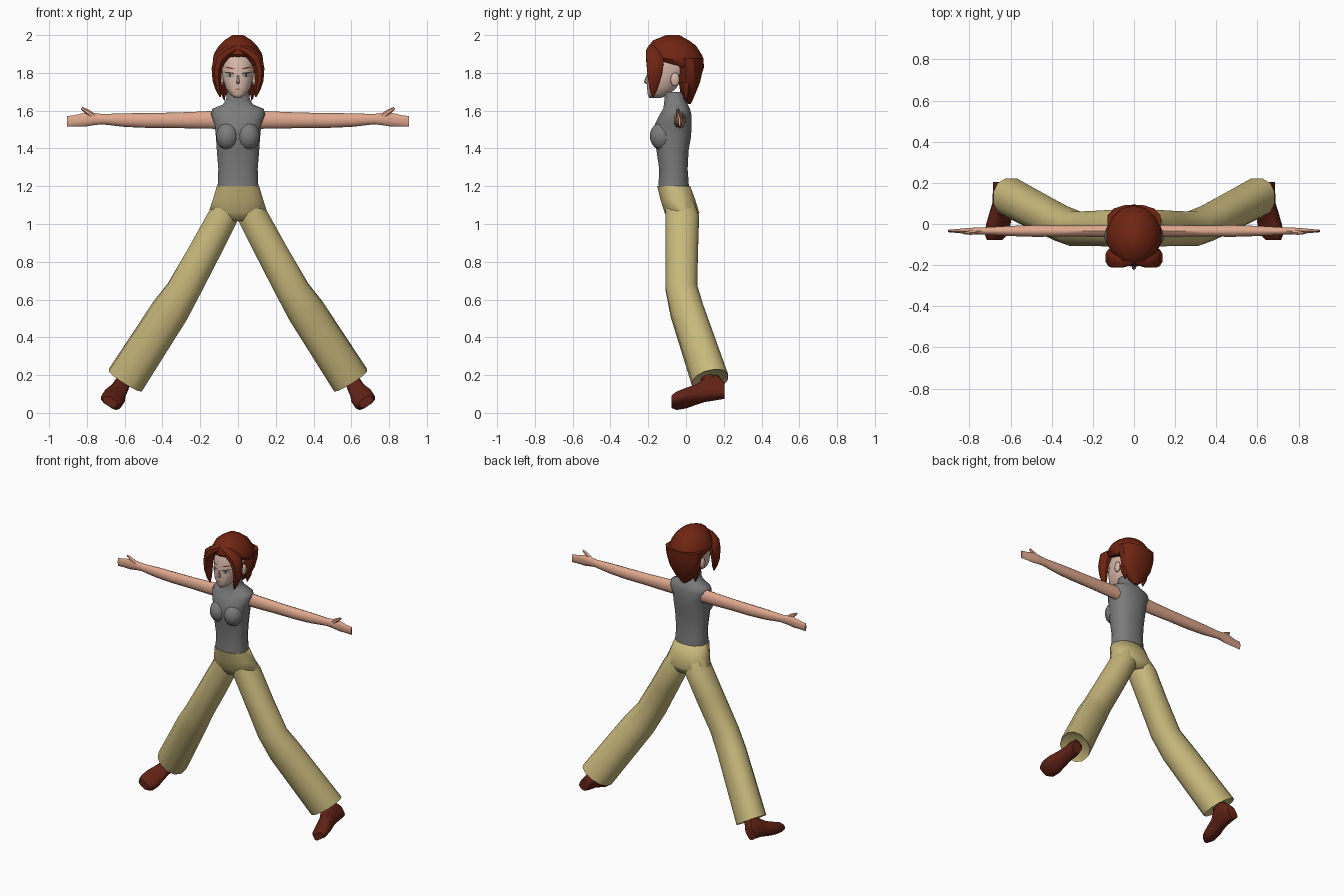
import bpy, bmesh, math
from mathutils import Vector
from mathutils.bvhtree import BVHTree

cube = bpy.data.objects.get("Cube")
if cube:
    bpy.data.objects.remove(cube, do_unlink=True)


def material(name, r, g, b):
    m = bpy.data.materials.new(name)
    m.use_nodes = True
    m.diffuse_color = (r, g, b, 1)
    bsdf = next(n for n in m.node_tree.nodes if n.type == "BSDF_PRINCIPLED")
    bsdf.inputs["Base Color"].default_value = (r, g, b, 1)
    bsdf.inputs["Roughness"].default_value = 0.8
    return m


SKIN = material("warm_skin", 0.74, 0.39, 0.27)
FACE = material("pale_skin", 0.68, 0.48, 0.40)
HAIR = material("auburn_hair", 0.16, 0.018, 0.006)
SHIRT = material("grey_shirt", 0.2, 0.2, 0.2)
TROUSERS = material("khaki_trousers", 0.58, 0.48, 0.2)
SHOE = material("brown_shoe", 0.12, 0.016, 0.008)
EYE = material("grey_eye", 0.3, 0.33, 0.3)
DARK = material("dark_line", 0.06, 0.03, 0.025)
LIP = material("muted_lip", 0.4, 0.2, 0.16)


def finish(name, bm, mat, mirror=False, angle=50):
    bmesh.ops.recalc_face_normals(bm, faces=bm.faces[:])
    mesh = bpy.data.meshes.new(name)
    bm.to_mesh(mesh)
    bm.free()
    mesh.materials.append(mat)
    ob = bpy.data.objects.new(name, mesh)
    bpy.context.collection.objects.link(ob)
    bpy.ops.object.select_all(action="DESELECT")
    ob.select_set(True)
    bpy.context.view_layer.objects.active = ob
    bpy.ops.object.shade_smooth_by_angle(angle=math.radians(angle))
    if mirror:
        mod = ob.modifiers.new("Mirror", "MIRROR")
        mod.use_mirror_merge = False
    return ob


def loft(name, mat, rings, sides=12, power=1.0, mirror=False, angle=50):
    """Skin a tube through rings of (centre, half axis, other half axis)."""
    bm = bmesh.new()
    loops = []
    for c, a, b in rings:
        loop = []
        for i in range(sides):
            t = math.tau * (i + 0.5) / sides
            u, v = (math.copysign(abs(f) ** power, f) for f in (math.cos(t), math.sin(t)))
            loop.append(bm.verts.new(Vector(c) + Vector(a) * u + Vector(b) * v))
        loops.append(loop)
    for p, q in zip(loops, loops[1:]):
        for i in range(sides):
            j = (i + 1) % sides
            bm.faces.new((p[i], p[j], q[j], q[i]))
    bm.faces.new(loops[0])
    bm.faces.new(loops[-1])
    return finish(name, bm, mat, mirror, angle)


def level(z, half, front, back, tilt=0.0, x=0.0):
    """Horizontal ring from its height, half width and depth range."""
    return ((x, (front + back) / 2, z), (half, 0, 0), (0, (back - front) / 2, tilt))


def ball(name, mat, centre, size, mirror=False):
    bm = bmesh.new()
    bmesh.ops.create_uvsphere(bm, u_segments=14, v_segments=9, radius=1)
    for v in bm.verts:
        v.co = Vector(centre) + Vector(s * k for s, k in zip(size, v.co))
    return finish(name, bm, mat, mirror)


# Shirt with high collar
loft("shirt", SHIRT, [
    level(1.185, .110, -.148, .018), level(1.29, .106, -.143, .010),
    level(1.39, .114, -.158, .015), level(1.46, .119, -.170, .028),
    level(1.53, .126, -.165, .032), level(1.58, .146, -.140, .030),
    level(1.61, .138, -.122, .022), level(1.632, .082, -.118, .010),
    level(1.66, .064, -.115, -.005), level(1.70, .060, -.115, -.010)],
    sides=16, power=.85, angle=60)
ball("bust", SHIRT, (.055, -.125, 1.465), (.062, .067, .075), True)

# Trousers
loft("trouser_seat", TROUSERS, [
    level(1.20, .114, -.154, .024), level(1.13, .135, -.137, .050),
    level(1.06, .158, -.115, .072), level(1.015, .085, -.09, .055)],
    sides=16, power=.85, angle=70)
loft("trouser_leg", TROUSERS, [
    ((.055, -.035, 1.13), (.055, 0, .01), (0, .075, 0)),
    ((.081, -.02, 1.037), (.083, 0, .018), (0, .092, 0)),
    ((.18, -.022, .85), (.087, 0, .02), (0, .088, 0)),
    ((.284, -.024, .66), (.09, 0, .024), (0, .086, .01)),
    ((.36, .005, .54), (.09, 0, .045), (0, .088, .022)),
    ((.597, .128, .172), (.09, 0, .055), (0, .097, .02)),
    ((.592, .122, .182), (.075, 0, .045), (0, .08, .018))],
    power=.9, mirror=True)

# Arms and hands, running outwards along x
arm_path = [(.11, 1.552, .032, .048), (.20, 1.550, .030, .045),
            (.33, 1.549, .028, .041), (.48, 1.548, .030, .039),
            (.60, 1.550, .026, .036), (.72, 1.555, .019, .027),
            (.765, 1.556, .018, .033), (.81, 1.553, .015, .037),
            (.86, 1.547, .010, .030), (.905, 1.543, .006, .028)]
loft("arm", SKIN, [((x, -.034, z), (0, d, 0), (0, 0, h)) for x, z, d, h in arm_path],
     sides=10, mirror=True)
loft("thumb", SKIN, [
    ((.755, -.036, 1.562), (0, .014, 0), (-.008, 0, .016)),
    ((.795, -.042, 1.592), (0, .012, 0), (-.007, 0, .012)),
    ((.828, -.044, 1.614), (0, .006, 0), (-.004, 0, .006))], sides=6, mirror=True)

# Shoes, tilted in line with the legs
UP, SIDE = Vector((-.55, 0, .83)), Vector((.83, 0, .55))


def shoe_ring(y, x, z, half, height):
    return (Vector((x, y, z)) + UP * height / 2, SIDE * half, UP * height / 2)


loft("shoe", SHOE, [
    shoe_ring(-.078, .690, .040, .040, .045), shoe_ring(-.050, .688, .036, .060, .068),
    shoe_ring(.000, .682, .044, .062, .082), shoe_ring(.060, .674, .058, .050, .100),
    shoe_ring(.100, .668, .066, .043, .135), shoe_ring(.165, .666, .076, .042, .140),
    shoe_ring(.205, .668, .082, .034, .085)], power=.65, mirror=True, angle=40)
loft("ankle", SHOE, [
    ((.575, .11, .22), SIDE * .035, (0, .042, 0)),
    ((.635, .13, .12), SIDE * .04, (0, .045, 0))], sides=8, mirror=True)

# Head
head = loft("head", FACE, [
    level(1.668, .018, -.195, -.13), level(1.685, .042, -.203, -.09),
    level(1.72, .066, -.207, -.05), level(1.77, .081, -.207, -.02),
    level(1.82, .087, -.204, .02), level(1.88, .086, -.196, .03),
    level(1.93, .07, -.17, .02)], sides=20, power=.85, angle=80)
loft("nose", FACE, [
    level(1.79, .004, -.208, -.198), level(1.752, .010, -.224, -.195),
    level(1.742, .007, -.212, -.195)], sides=6)
ball("ear", FACE, (.088, -.058, 1.765), (.014, .024, .036), True)

# Thin face details, draped over the front of the head
tree = BVHTree.FromPolygons([v.co for v in head.data.vertices],
                            [p.vertices[:] for p in head.data.polygons])


def decal(name, mat, x, z, half, height, slope=0.0, lift=.002, mirror=True):
    bm = bmesh.new()
    rows = []
    for i in range(7):
        s = i / 3 - 1
        h = height * math.sqrt(max(0, 1 - s * s)) + .0006
        row = []
        for k in (-1, 0, 1):
            px, pz = x + half * s, z + slope * half * s + k * h
            hit = tree.ray_cast(Vector((px, -1, pz)), Vector((0, 1, 0)))[0]
            row.append(bm.verts.new((px, hit.y - lift, pz)))
        rows.append(row)
    for p, q in zip(rows, rows[1:]):
        for k in (0, 1):
            bm.faces.new((p[k], q[k], q[k + 1], p[k + 1]))
    ob = finish(name, bm, mat, mirror)
    return ob


decal("eye", EYE, .043, 1.787, .024, .012)
decal("pupil", DARK, .042, 1.788, .006, .009, lift=.003)
decal("upper_lid", DARK, .044, 1.800, .028, .003, .12, .004)
decal("eyebrow", HAIR, .044, 1.826, .026, .0025, .2)
decal("mouth", LIP, 0, 1.713, .017, .004, mirror=False)

# Hair: crown, back bob, parted fringe locks and nape tips
loft("hair_crown", HAIR, [
    level(2.0, .030, -.105, -.035), level(1.972, .075, -.175, .015),
    level(1.945, .103, -.195, .052), level(1.90, .130, -.203, .088, -.01),
    level(1.865, .136, -.206, .096, -.033), level(1.84, .118, -.19, .085, -.04)],
    sides=14, angle=40)
loft("hair_back", HAIR, [
    level(1.88, .132, -.06, .095), level(1.82, .124, -.045, .092),
    level(1.75, .108, -.04, .076), level(1.70, .082, -.032, .055),
    level(1.66, .045, -.012, .038), level(1.635, .012, .010, .026)],
    sides=12, power=.85, angle=40)
loft("hair_fringe", HAIR, [
    ((.005, -.165, 1.935), (.008, 0, .026), (0, .035, 0)),
    ((.055, -.168, 1.912), (.016, 0, .028), (0, .046, 0)),
    ((.098, -.165, 1.875), (.030, 0, .025), (0, .050, 0)),
    ((.113, -.164, 1.82), (.029, 0, .005), (0, .046, 0)),
    ((.112, -.168, 1.76), (.025, 0, 0), (0, .035, 0)),
    ((.103, -.172, 1.71), (.017, 0, 0), (0, .022, 0)),
    ((.094, -.176, 1.672), (.004, 0, 0), (0, .005, 0))],
    sides=8, mirror=True, angle=40)
loft("hair_nape_tip", HAIR, [
    level(1.75, .028, -.035, .03, x=.08), level(1.70, .018, -.022, .022, x=.08),
    level(1.655, .003, -.005, .003, x=.072)], sides=6, mirror=True, angle=40)
